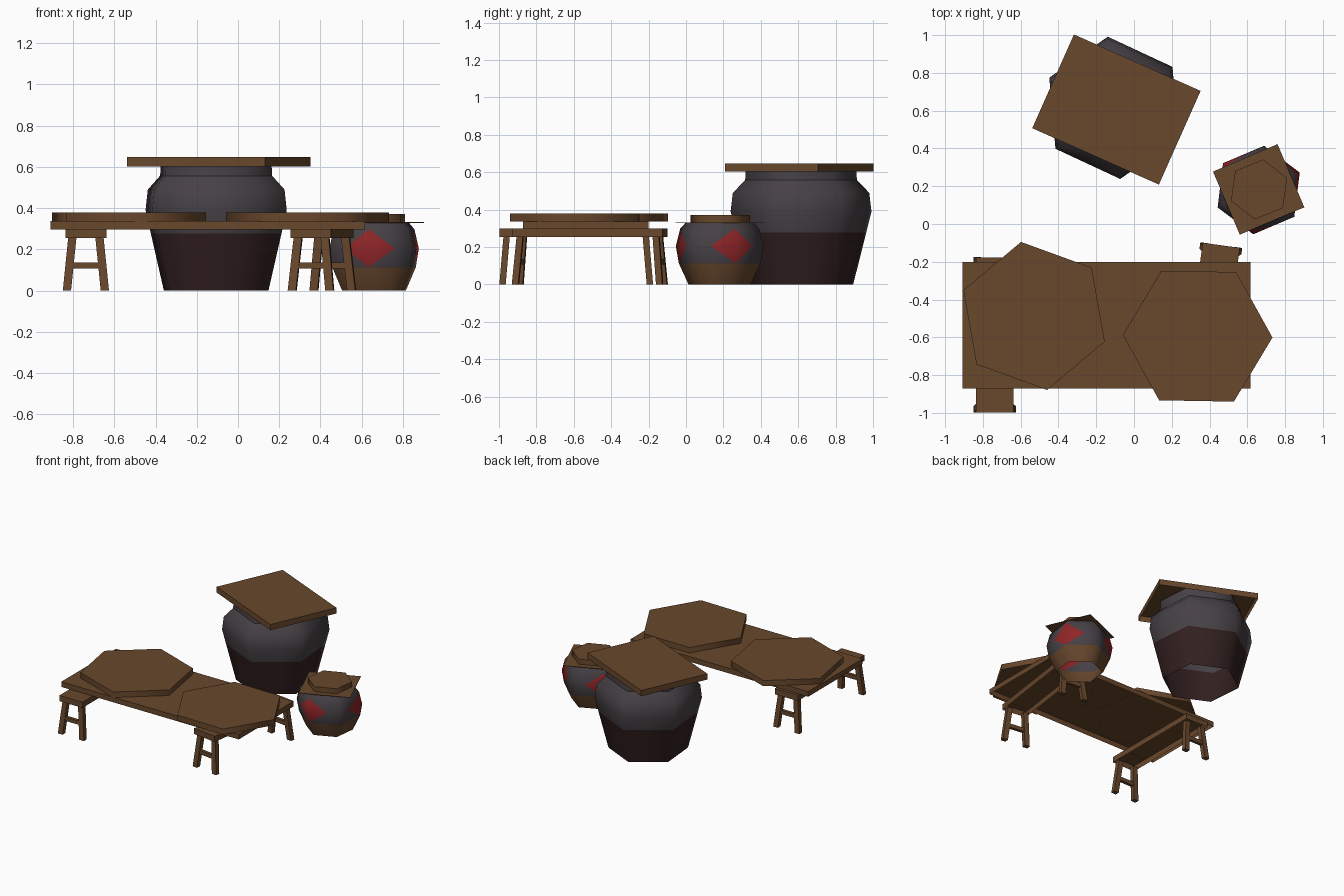
import bpy, bmesh, math
from mathutils import Matrix, Vector

if "Cube" in bpy.data.objects:
    bpy.data.objects.remove(bpy.data.objects["Cube"])


def material(name, rgb):
    m = bpy.data.materials.new(name)
    m.diffuse_color = (*rgb, 1)
    m.use_nodes = True
    m.node_tree.nodes["Principled BSDF"].inputs["Base Color"].default_value = m.diffuse_color
    return m


WOOD = material("brown wood", (0.14, 0.064, 0.025))
GREY = material("grey glaze", (0.062, 0.052, 0.06))
DARK = material("dark red brown clay", (0.032, 0.014, 0.014))
RED = material("red diamond", (0.27, 0.018, 0.02))
CLAY = material("brown clay", (0.13, 0.06, 0.025))


def finish(name, bm, mats):
    me = bpy.data.meshes.new(name)
    bm.to_mesh(me)
    bm.free()
    for m in mats:
        me.materials.append(m)
    ob = bpy.data.objects.new(name, me)
    bpy.context.collection.objects.link(ob)
    return ob


def add_box(bm, center, size, open_bottom=False):
    m = Matrix.Translation(center) @ Matrix.Diagonal((*size, 1))
    verts = bmesh.ops.create_cube(bm, size=1, matrix=m)["verts"]
    if open_bottom:
        faces = {f for v in verts for f in v.link_faces}
        low = [f for f in faces if all(v.co.z < center[2] for v in f.verts)]
        bmesh.ops.delete(bm, geom=low, context="FACES_ONLY")


def board(name, center, size, angle=0):
    """Rectangular board, hollow underneath, turned about z."""
    bm = bmesh.new()
    add_box(bm, (0, 0, 0), size, True)
    ob = finish(name, bm, [WOOD])
    ob.location = center
    ob.rotation_euler.z = math.radians(angle)
    return ob


def hexagon(name, x, y, z0, z1, r, phase):
    """Six-sided wooden cover: flat top and smooth rim, hollow underneath."""
    bm = bmesh.new()
    angles = [math.radians(phase + 60 * i) for i in range(6)]
    lo, hi = ([bm.verts.new((r * math.cos(a), r * math.sin(a), z)) for a in angles]
              for z in (z0, z1))
    top = bm.faces.new(hi)
    for i in range(6):
        j = (i + 1) % 6
        bm.faces.new((lo[i], lo[j], hi[j], hi[i])).smooth = True
    for e in top.edges:
        e.smooth = False
    ob = finish(name, bm, [WOOD])
    ob.location = (x, y, 0)
    return ob


def pot(name, x, y, profile, phase, mats, rule, diamond_rows=(), sharp_row=None):
    """Six-sided open pot; odd columns lie on the sides and bound the diamonds."""
    bm = bmesh.new()
    rings = []
    for r, z in profile:
        corner = [Vector((r * math.cos(a), r * math.sin(a), z))
                  for a in (math.radians(phase + 60 * i) for i in range(6))]
        ring = []
        for i in range(6):
            t = 0.6 if i % 2 == 0 else 0.4
            ring.append(bm.verts.new(corner[i]))
            ring.append(bm.verts.new(corner[i].lerp(corner[(i + 1) % 6], t)))
        rings.append(ring)
    for row in range(len(rings) - 1):
        lo, hi = rings[row], rings[row + 1]
        if row not in diamond_rows:
            for i in range(12):
                j = (i + 1) % 12
                f = bm.faces.new((lo[i], lo[j], hi[j], hi[i]))
                f.material_index = rule((profile[row][1] + profile[row + 1][1]) / 2)
            continue
        # diamond rows: triangles, red where they touch the diamond's centre
        tip, mid = (lo, hi) if row == diamond_rows[0] else (hi, lo)
        for i in range(0, 12, 2):
            for j in ((i + 1) % 12, (i - 1) % 12):
                inner = bm.faces.new((tip[i], mid[i], mid[j]))
                inner.material_index = 2 if i % 4 == 0 else 0
                bm.faces.new((tip[i], mid[j], tip[j])).material_index = 0
    bmesh.ops.recalc_face_normals(bm, faces=bm.faces[:])
    for f in bm.faces:
        f.smooth = True
    if sharp_row is not None:
        ring = rings[sharp_row]
        for i in range(12):
            bm.edges.get((ring[i], ring[(i + 1) % 12])).smooth = False
    ob = finish(name, bm, mats)
    ob.location = (x, y, 0)
    return ob


def stool(name, x, y, length, angle):
    """Long narrow stool: seat, four splayed legs, a crossbar at each end."""
    bm = bmesh.new()
    add_box(bm, (0, 0, 0.276), (0.198, length, 0.044), True)
    end_y = length / 2
    for sy in (-1, 1):
        for sx in (-1, 1):
            top = Vector((sx * 0.066, sy * (end_y - 0.038), 0.256))
            foot = Vector((sx * 0.092, sy * (end_y - 0.016), 0))
            shape = bmesh.ops.create_cube(bm, size=1)["verts"]
            for v in shape:
                end = top if v.co.z > 0 else foot
                v.co = end + Vector((v.co.x * 0.04, v.co.y * 0.034, 0))
        add_box(bm, (0, sy * (end_y - 0.026), 0.121), (0.15, 0.024, 0.03))
    ob = finish(name, bm, [WOOD])
    ob.location = (x, y, 0)
    ob.rotation_euler.z = math.radians(angle)
    return ob


# bench: plank on two stools, with two hexagonal trays on top
board("bench_plank", (-0.146, -0.536, 0.317), (1.526, 0.671, 0.04))
stool("left_stool", -0.738, -0.587, 0.82, 0)
stool("right_stool", 0.407, -0.514, 0.81, -7.8)
hexagon("left_tray", -0.529, -0.487, 0.336, 0.38, 0.398, 40)
hexagon("right_tray", 0.337, -0.594, 0.336, 0.38, 0.396, -1)

# large pot with a rectangular board as lid
pot("large_pot", -0.106, 0.615,
    [(0.28, 0), (0.35, 0.278), (0.378, 0.39), (0.366, 0.49), (0.3, 0.557), (0.295, 0.635)],
    35, [GREY, DARK], lambda z: 1 if z < 0.27 else 0, sharp_row=4)
board("large_pot_lid", (-0.093, 0.606, 0.625), (0.734, 0.543, 0.045), -24)

# small pot with diamonds, thin cover sheet and hexagonal lid
pot("small_pot", 0.66, 0.18,
    [(0.168, 0), (0.22, 0.113), (0.236, 0.205), (0.213, 0.297), (0.185, 0.328)],
    23, [GREY, CLAY, RED], lambda z: 1 if z < 0.11 else 0, (1, 2))
board("small_pot_sheet", (0.66, 0.183, 0.33), (0.371, 0.363, 0.003), 23)
hexagon("small_pot_lid", 0.662, 0.183, 0.331, 0.371, 0.16, 22)
